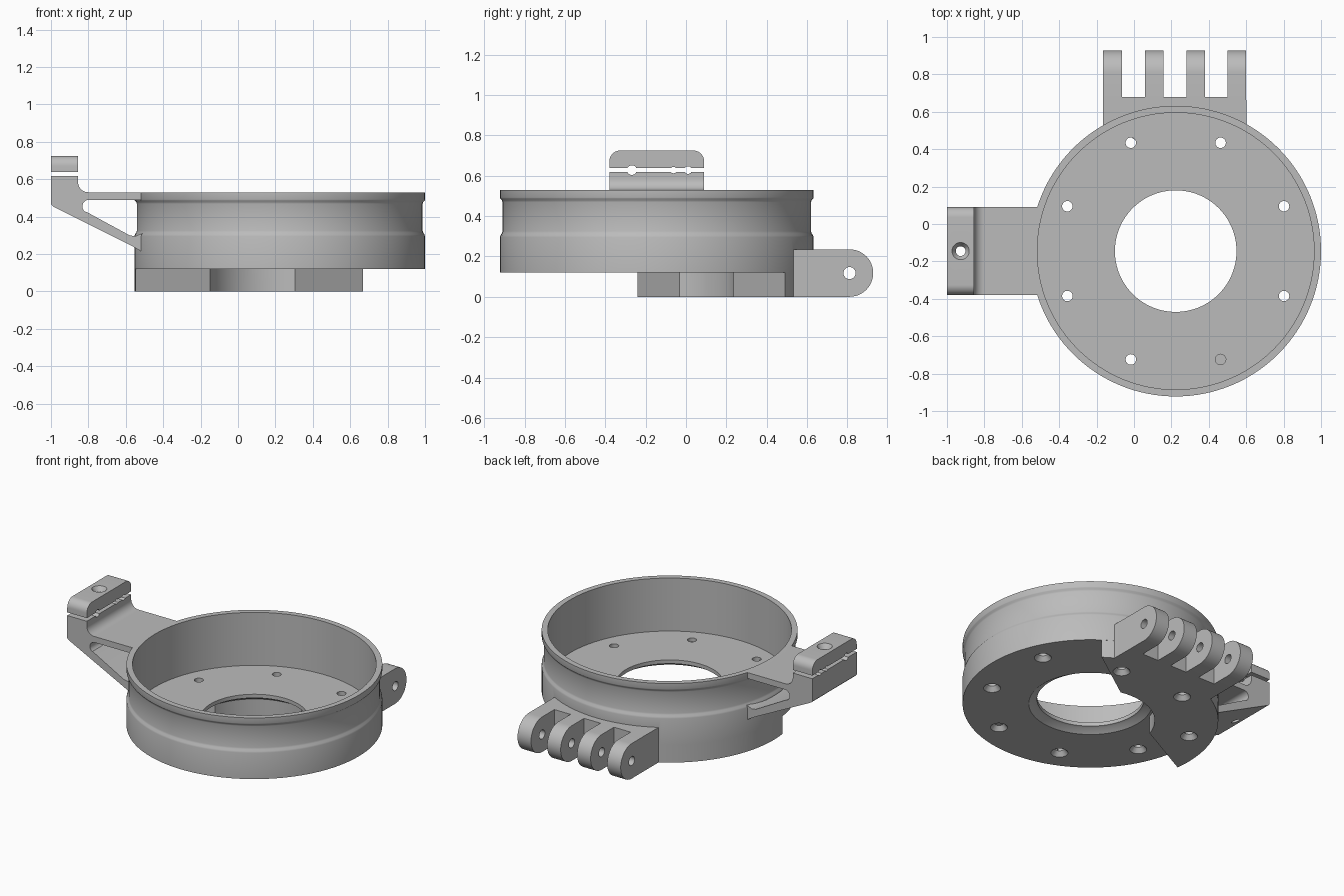
import bpy, bmesh, math
from mathutils import Vector, Matrix

if "Cube" in bpy.data.objects:
    bpy.data.objects.remove(bpy.data.objects["Cube"])

CX, CY = 0.223, -0.145          # ring centre
R_OUT, R_IN = 0.777, 0.74
ARM_Y0, ARM_Y1 = -0.38, 0.09

grey = bpy.data.materials.new("plain grey")
grey.diffuse_color = (0.5, 0.5, 0.5, 1)
grey.use_nodes = True
grey.node_tree.nodes["Principled BSDF"].inputs["Base Color"].default_value = grey.diffuse_color


def make(name, bm):
    bmesh.ops.recalc_face_normals(bm, faces=bm.faces)
    me = bpy.data.meshes.new(name)
    bm.to_mesh(me)
    bm.free()
    ob = bpy.data.objects.new(name, me)
    bpy.context.collection.objects.link(ob)
    me.materials.append(grey)
    return ob


def prism(name, pts, axis, a, b):
    """Extrude a 2D outline along an axis from a to b."""
    place = {'X': lambda p, t: (t, p[0], p[1]),
             'Y': lambda p, t: (p[0], t, p[1]),
             'Z': lambda p, t: (p[0], p[1], t)}[axis]
    bm = bmesh.new()
    face = bm.faces.new([bm.verts.new(place(p, a)) for p in pts])
    ext = bmesh.ops.extrude_face_region(bm, geom=[face])
    verts = [v for v in ext['geom'] if isinstance(v, bmesh.types.BMVert)]
    bmesh.ops.translate(bm, verts=verts, vec=Vector(place((0, 0), b - a)))
    return make(name, bm)


def lathe(name, profile, x, y, steps):
    """Revolve a closed (radius, z) profile about a vertical axis."""
    bm = bmesh.new()
    rings = []
    for i in range(steps):
        t = 2 * math.pi * i / steps
        rings.append([bm.verts.new((x + r * math.cos(t), y + r * math.sin(t), z))
                      for r, z in profile])
    n = len(profile)
    for i in range(steps):
        p, q = rings[i], rings[(i + 1) % steps]
        for j in range(n):
            k = (j + 1) % n
            bm.faces.new((p[j], q[j], q[k], p[k]))
    return make(name, bm)


def arc(cx, cy, r, a0, a1, n):
    return [(cx + r * math.cos(math.radians(a0 + (a1 - a0) * i / n)),
             cy + r * math.sin(math.radians(a0 + (a1 - a0) * i / n)))
            for i in range(n + 1)]


def circle(cx, cy, r, n=32):
    return arc(cx, cy, r, 0, 360 - 360 / n, n - 1)


def boolean(target, other, op):
    mod = target.modifiers.new(op, 'BOOLEAN')
    mod.operation, mod.solver, mod.object = op, 'EXACT', other
    bpy.context.view_layer.objects.active = target
    bpy.ops.object.modifier_apply(modifier=mod.name)
    bpy.data.objects.remove(other)


def drill(target, x, y, r, z0, z1, sink_z=None, sink_r=0, sink_d=0.03):
    """Vertical hole, with an optional countersink starting at sink_z."""
    boolean(target, prism("drill", circle(x, y, r), 'Z', z0, z1), 'DIFFERENCE')
    if sink_z is not None:
        bm = bmesh.new()
        out = math.copysign(0.01, sink_d)
        slope = (sink_r - r) / abs(sink_d) * 0.01
        zs = (sink_z - out, sink_z + sink_d)
        rs = (sink_r + slope, r)
        lo, hi = (0, 1) if sink_d > 0 else (1, 0)
        bmesh.ops.create_cone(bm, cap_ends=True, segments=32, radius1=rs[lo],
                              radius2=rs[hi], depth=abs(zs[1] - zs[0]),
                              matrix=Matrix.Translation((x, y, sum(zs) / 2)))
        boolean(target, make("sink", bm), 'DIFFERENCE')


# Cup: grooved wall and floor with a chamfered central opening
body = lathe("ring_body", [
    (0.375, 0.12), (R_OUT, 0.12), (R_OUT, 0.295), (0.774, 0.305), (0.767, 0.315),
    (0.764, 0.325), (0.764, 0.468), (0.767, 0.478), (0.775, 0.486), (R_OUT, 0.492),
    (R_OUT, 0.53), (R_IN, 0.53), (R_IN, 0.175), (0.325, 0.175), (0.325, 0.15),
    (0.34, 0.145)], CX, CY, 128)

# Sector pad under the floor
pad = prism("sector_pad", arc(CX, CY, 0.776, 55, 187, 50)
            + arc(CX, CY, 0.39, 163, 78, 32), 'Z', 0, 0.13)
boolean(body, pad, 'UNION')

# Hinge block with four rounded, drilled knuckles
block = prism("hinge_block", [(-0.165, 0.68), (0.60, 0.68)]
              + arc(CX, CY, 0.757, 60, 120.9, 24), 'Z', 0, 0.235)
for x0 in (-0.165, 0.058, 0.28, 0.50):
    side = [(0.66, 0.0)] + arc(0.81, 0.1175, 0.1175, -90, 90, 24) + [(0.66, 0.235)]
    knuckle = prism("knuckle", side, 'X', x0, x0 + 0.10)
    boolean(block, knuckle, 'UNION')
boolean(block, prism("pin", circle(0.81, 0.1175, 0.03), 'X', -0.3, 0.7), 'DIFFERENCE')
boolean(body, block, 'UNION')

# Eight countersunk bolt holes
for i in range(8):
    ang = 22.5 + 45 * i
    x = CX + 0.627 * math.cos(math.radians(ang))
    y = CY + 0.627 * math.sin(math.radians(ang))
    bottom = 0.0 if 60 < ang < 180 else 0.12
    drill(body, x, y, 0.028, -0.1, 0.3, bottom, 0.052)

# Side arm: top plate, open slot and diagonal brace, trimmed to the wall
arm_side = ([(-1, 0.465), (-0.99, 0.455), (-0.58, 0.25), (-0.54, 0.228), (-0.52, 0.215),
             (-0.46, 0.215), (-0.46, 0.312), (-0.52, 0.308), (-0.55, 0.295),
             (-0.58, 0.30), (-0.81, 0.425)]
            + arc(-0.797, 0.455, 0.035, 240, 90, 12)
            + [(-0.46, 0.49), (-0.46, 0.53)]
            + arc(-0.80, 0.585, 0.055, 270, 180, 10)
            + [(-0.855, 0.617), (-1, 0.617)])
arm = prism("side_arm", arm_side, 'Y', ARM_Y0, ARM_Y1)
boolean(arm, prism("trim", circle(CX, CY, 0.755, 128), 'Z', 0, 1), 'DIFFERENCE')

# Clamp cap with rounded ends
cap = prism("clamp_cap", [(ARM_Y0, 0.638), (ARM_Y1, 0.638)]
            + arc(ARM_Y1 - 0.055, 0.67, 0.055, 0, 90, 10)
            + arc(ARM_Y0 + 0.055, 0.67, 0.055, 90, 180, 10), 'X', -1, -0.855)

# Cable grooves and bolt hole shared by the arm and the cap
for part in (arm, cap):
    for y, r in ((-0.268, 0.024), (-0.062, 0.016), (0.01, 0.019)):
        boolean(part, prism("groove", circle(y, 0.6275, r), 'X', -1.1, -0.8), 'DIFFERENCE')
drill(arm, -0.927, CY, 0.026, 0.3, 0.8)
drill(cap, -0.927, CY, 0.026, 0.5, 0.8, 0.725, 0.046, -0.03)

# Smooth curved walls, keep machined edges sharp
for ob in (body, arm, cap):
    bpy.ops.object.select_all(action='DESELECT')
    ob.select_set(True)
    bpy.context.view_layer.objects.active = ob
    bpy.ops.object.shade_smooth_by_angle(angle=math.radians(30))
